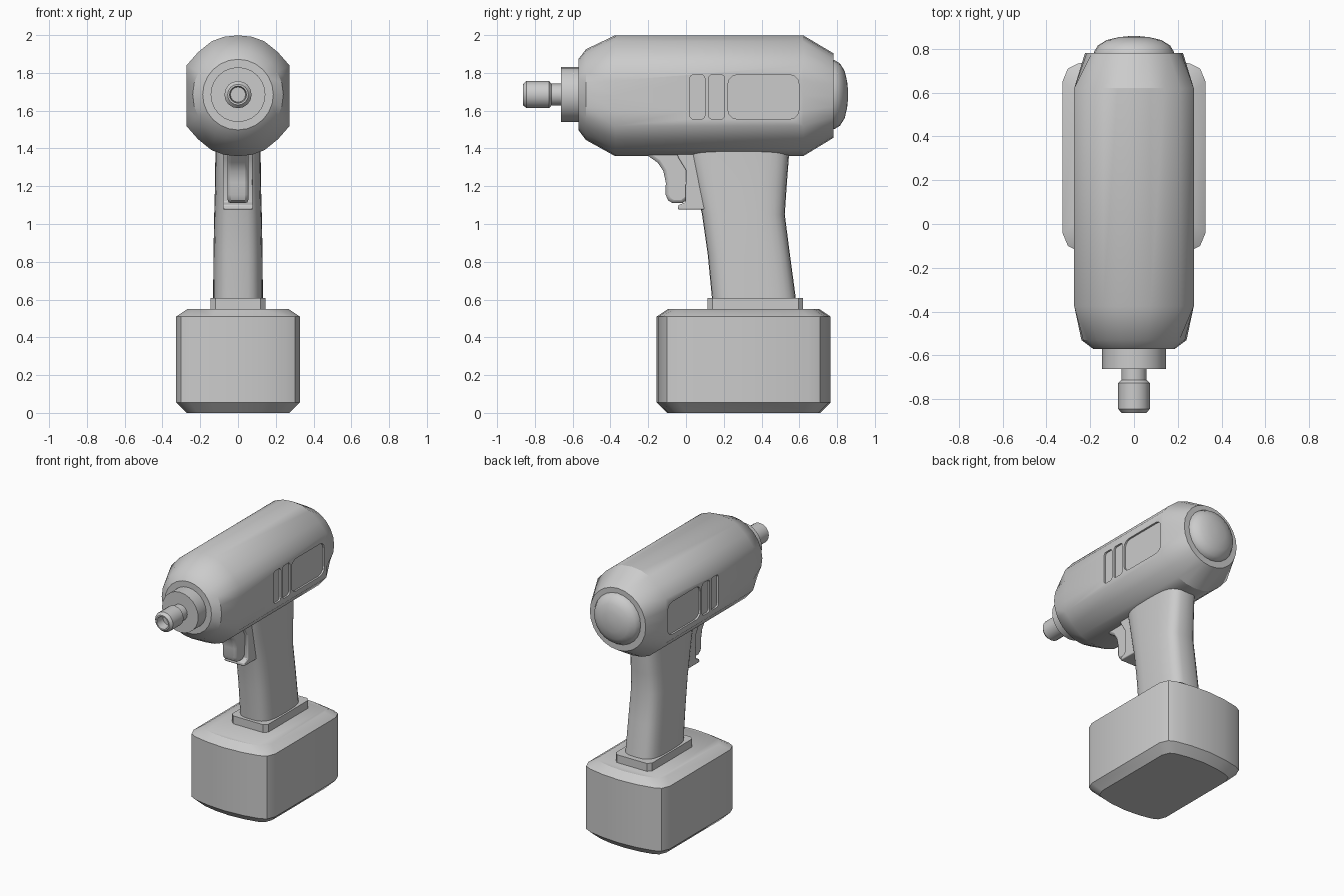
import bpy, bmesh
from math import sin, cos, pi, radians, copysign

if "Cube" in bpy.data.objects:
    bpy.data.objects.remove(bpy.data.objects["Cube"])

AXIS_Z = 1.685  # height of the drive axis


def loft(name, rings, smooth=35):
    """Skin a list of equal-length point rings and cap both ends."""
    bm = bmesh.new()
    vr = [[bm.verts.new(p) for p in ring] for ring in rings]
    n = len(rings[0])
    for a, b in zip(vr, vr[1:]):
        for i in range(n):
            j = (i + 1) % n
            bm.faces.new((a[i], a[j], b[j], b[i]))
    bm.faces.new(vr[0])
    bm.faces.new(vr[-1])
    bmesh.ops.recalc_face_normals(bm, faces=bm.faces)
    me = bpy.data.meshes.new(name)
    bm.to_mesh(me)
    bm.free()
    ob = bpy.data.objects.new(name, me)
    bpy.context.collection.objects.link(ob)
    bpy.ops.object.select_all(action='DESELECT')
    ob.select_set(True)
    bpy.context.view_layer.objects.active = ob
    if smooth:
        bpy.ops.object.shade_smooth_by_angle(angle=radians(smooth))
    return ob


def circle(y, r, n=24, cz=AXIS_Z):
    return [(r * sin(2 * pi * i / n), y, cz + r * cos(2 * pi * i / n)) for i in range(n)]


def lathe(name, profile, n=24):
    return loft(name, [circle(y, r, n) for y, r in profile])


def prism(name, profile, half, bevel):
    """Extrude a (y, z) side profile across x and bevel the edges."""
    ob = loft(name, [[(x, y, z) for y, z in profile] for x in (-half, half)])
    m = ob.modifiers.new("edges", 'BEVEL')
    m.width, m.segments, m.limit_method = bevel, 2, 'ANGLE'
    m.angle_limit = radians(50)
    return ob


def body_ring(y):
    q = [(0, .32), (.075, .312), (.14, .288), (.212, .23), (.273, .16), (.273, .08)]
    right = q + [(.273, 0)] + [(x, -z) for x, z in q[::-1]]
    pts = right + [(-x, z) for x, z in right[-2:0:-1]]
    return [(x, y, 1.679 + z) for x, z in pts]


def rounded(y0, y1, z0, z1, r):
    pts = []
    for cy, cz, a in ((y1 - r, z1 - r, 0), (y0 + r, z1 - r, 90),
                      (y0 + r, z0 + r, 180), (y1 - r, z0 + r, 270)):
        pts += [(cy + r * cos(radians(a + t)), cz + r * sin(radians(a + t)))
                for t in (0, 30, 60, 90)]
    return pts


# motor housing: flat-sided barrel tapering to round ends
body = loft("motor_housing", [
    circle(-.57, .187), circle(-.53, .24), body_ring(-.375),
    body_ring(.62), circle(.78, .224, cz=1.68)], 30)

# recessed side slots and label panel
for side in (-1, 1):
    for y0, y1, r in ((.02, .10, .02), (.12, .205, .02), (.222, .598, .05)):
        prof = rounded(y0, y1, 1.555, 1.79, r)
        cut = loft("slot_cutter", [[(side * x, y, z) for y, z in prof]
                                   for x in (.26, .32)], 0)
        m = body.modifiers.new("slot", 'BOOLEAN')
        m.operation, m.object, m.solver = 'DIFFERENCE', cut, 'EXACT'
        bpy.context.view_layer.objects.active = body
        bpy.ops.object.modifier_apply(modifier=m.name)
        bpy.data.objects.remove(cut)

# rear dome and front drive parts
lathe("rear_cap", [(.76, .183), (.785, .183), (.815, .165), (.84, .125), (.853, .07), (.858, .02)])
lathe("front_collar", [(-.55, .145), (-.662, .145)])
lathe("drive_neck", [(-.65, .058), (-.73, .058)], 16)
lathe("bit_socket", [(-.71, .055), (-.725, .072), (-.845, .072), (-.864, .055),
                     (-.864, .045), (-.80, .04)], 16)


# grip: rounded section following a bent path
def grip_ring(z, y0, y1, hw, n=28):
    ring = []
    for i in range(n):
        c, s = cos(2 * pi * i / n), sin(2 * pi * i / n)
        ring.append((hw * copysign(abs(c) ** .6, c),
                     (y0 + y1) / 2 + (y1 - y0) / 2 * copysign(abs(s) ** .6, s), z))
    return ring


loft("grip", [grip_ring(*v) for v in (
    (.58, .14, .585, .132), (.84, .115, .55, .13), (1.05, .085, .523, .126),
    (1.2, .05, .533, .122), (1.36, .015, .545, .12), (1.45, 0, .55, .12))], 40)

# grip foot plate
foot = [(-.145, .14), (-.12, .115), (.12, .115), (.145, .14),
        (.145, .595), (.12, .62), (-.12, .62), (-.145, .595)]
loft("grip_foot", [[(x, y, z) for x, y in foot] for z in (.53, .607)], 0)


# battery pack: bowed ends, chamfered top and bottom
def pack_ring(z, k):
    half = [(0, .46), (.14, .45), (.255, .428), (.302, .405), (.327, .345)]
    right = half + [(x, -y) for x, y in half[::-1]]
    pts = right + [(-x, y) for x, y in right[-2:0:-1]]
    return [(x * (1 - k / .327), .305 + y * (1 - k / .46), z) for x, y in pts]


loft("battery_pack", [pack_ring(0, .055), pack_ring(.055, 0),
                      pack_ring(.51, 0), pack_ring(.55, .06)], 32)

# trigger and the mount behind it
prism("trigger", [(-.22, 1.39), (-.2, 1.36), (-.15, 1.325), (-.12, 1.28), (-.107, 1.22),
                  (-.108, 1.155), (-.095, 1.125), (-.07, 1.11), (-.02, 1.11),
                  (.02, 1.14), (.02, 1.39)], .055, .018)
prism("trigger_mount", [(-.06, 1.4), (-.04, 1.35), (0, 1.285), (-.003, 1.115),
                        (-.04, 1.1), (-.043, 1.077), (.12, 1.077), (.12, 1.4)], .08, .006)
